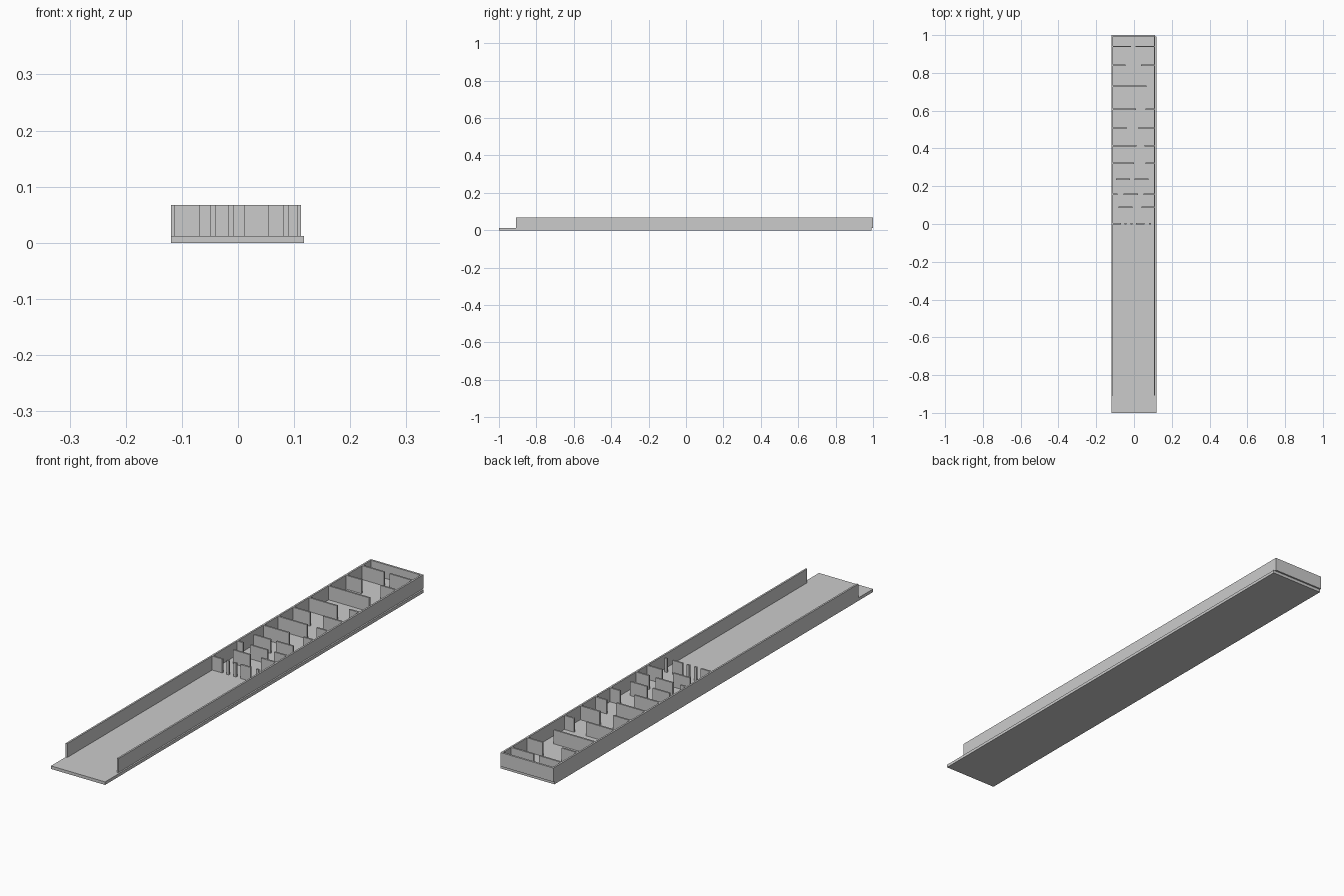
import bpy

if "Cube" in bpy.data.objects:
    bpy.data.objects.remove(bpy.data.objects["Cube"])


def box(name, x0, x1, y0, y1, z0, z1):
    bpy.ops.mesh.primitive_cube_add(
        size=1, location=((x0 + x1) / 2, (y0 + y1) / 2, (z0 + z1) / 2))
    ob = bpy.context.object
    ob.name = name
    ob.scale = (x1 - x0, y1 - y0, z1 - z0)
    bpy.ops.object.transform_apply(location=False, rotation=False, scale=True)
    return ob


FLOOR, TOP = 0.012, 0.067
LEFT, RIGHT = -0.112, 0.105   # inner faces of the side walls

# Floor board, overhung slightly by the end wall
box("floor_board", -0.119, 0.118, -1.0, 0.993, 0, FLOOR)

# Side and end walls
box("left_wall", -0.119, LEFT, -0.908, 1.0, FLOOR, TOP)
box("right_wall", RIGHT, 0.112, -0.908, 1.0, FLOOR, TOP)
box("end_wall", LEFT, RIGHT, 0.992, 1.0, FLOOR, TOP)

# Rows of dividers with gaps: y position -> spans in x
rows = {
    0.94: [(LEFT, -0.016), (0.007, RIGHT)],
    0.84: [(LEFT, -0.045), (0.038, RIGHT)],
    0.73: [(LEFT, 0.066)],
    0.608: [(LEFT, 0.010), (0.062, RIGHT)],
    0.508: [(LEFT, -0.038), (0.020, RIGHT)],
    0.414: [(LEFT, 0.014), (0.056, RIGHT)],
    0.322: [(LEFT, 0.0), (0.062, RIGHT)],
    0.237: [(-0.096, -0.022), (0.003, 0.077)],
    0.158: [(LEFT, -0.087), (-0.055, 0.020), (0.050, RIGHT)],
    0.089: [(-0.082, -0.008), (0.040, RIGHT)],
    0.002: [(LEFT, -0.068), (-0.050, -0.039), (-0.018, -0.007),
            (0.011, 0.055), (0.080, 0.091)],
}
for r, (y, spans) in enumerate(rows.items(), 1):
    for s, (x0, x1) in enumerate(spans, 1):
        box(f"divider_{r}_{s}", x0, x1, y - 0.0035, y + 0.0035, FLOOR, TOP)
